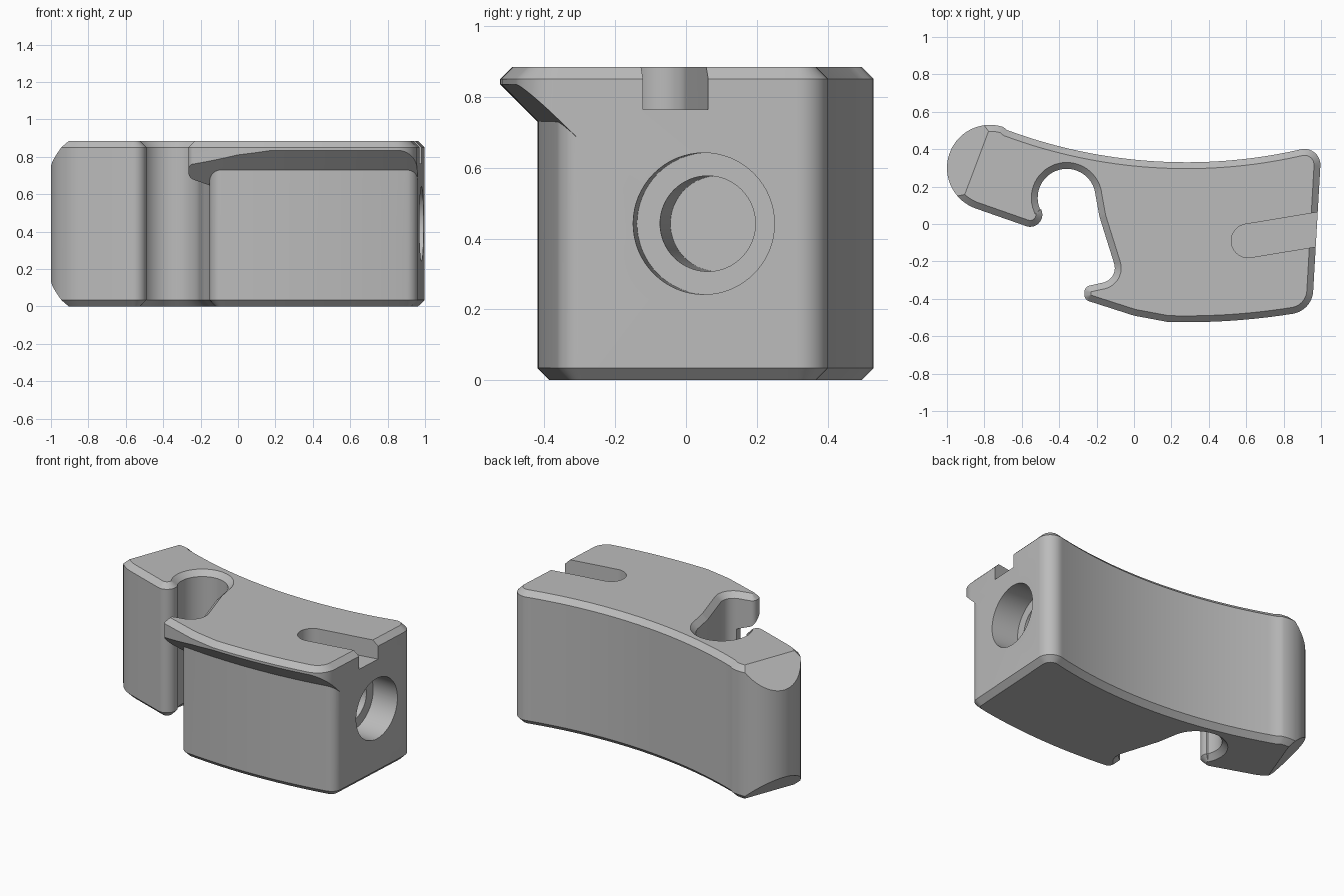
import bpy, bmesh
from math import radians, cos, sin, tan, sqrt, atan2, pi
from mathutils import Vector, Matrix

if "Cube" in bpy.data.objects:
    bpy.data.objects.remove(bpy.data.objects["Cube"])

HEIGHT, CHAMFER = 0.885, 0.034
CX, CY = 0.28, 3.08                      # shared centre of the front and back curves
BACK_R, LOWER_R, FRONT_R = 2.75, 3.5, 3.605


def arc(cx, cy, r, a0, a1, n):
    """Points on a circle between two angles in degrees."""
    return [(cx + r * cos(radians(a0 + (a1 - a0) * i / n)),
             cy + r * sin(radians(a0 + (a1 - a0) * i / n)), 0) for i in range(n + 1)]


def bow(r, x0, x1, n):
    """Points on one of the big shared curves, from x0 to x1."""
    xs = [x0 + (x1 - x0) * i / n for i in range(n + 1)]
    return [(x, CY - sqrt(r * r - (x - CX) ** 2), 0) for x in xs]


def rounded(corners, n=10):
    """Turn (x, y, radius) corners into a polygon with rounded corners."""
    out = []
    for i, (x, y, r) in enumerate(corners):
        p = Vector((x, y))
        if not r:
            out.append(p)
            continue
        a = (Vector(corners[i - 1][:2]) - p).normalized()
        b = (Vector(corners[(i + 1) % len(corners)][:2]) - p).normalized()
        half = a.angle(b) / 2
        centre = p + (a + b).normalized() * (r / sin(half))
        s, e = p + a * (r / tan(half)) - centre, p + b * (r / tan(half)) - centre
        start = atan2(s.y, s.x)
        turn = (atan2(e.y, e.x) - start + pi) % (2 * pi) - pi
        out += [centre + Vector((cos(start + turn * k / n), sin(start + turn * k / n))) * r
                for k in range(n + 1)]
    return out


def inset(pts, d):
    """Move a counter-clockwise polygon inwards by d."""
    out = []
    for i, p in enumerate(pts):
        a = (p - pts[i - 1]).normalized()
        b = (pts[(i + 1) % len(pts)] - p).normalized()
        na, nb = Vector((-a.y, a.x)), Vector((-b.y, b.x))
        out.append(p + (na + nb) * (d / (1 + na.dot(nb))))
    return out


def make(name, bm):
    bmesh.ops.recalc_face_normals(bm, faces=bm.faces)
    mesh = bpy.data.meshes.new(name)
    bm.to_mesh(mesh)
    bm.free()
    ob = bpy.data.objects.new(name, mesh)
    bpy.context.collection.objects.link(ob)
    return ob


def skin(loops, closed=False):
    """Join equal-length loops of points; cap the ends."""
    bm = bmesh.new()
    rings = [[bm.verts.new(p) for p in loop] for loop in loops]
    for lo, hi in zip(rings, rings[1:]):
        for i in range(len(lo)):
            bm.faces.new((lo[i - 1], lo[i], hi[i], hi[i - 1]))
    bm.faces.new(rings[0][::-1])
    bm.faces.new(rings[-1])
    return bm


def prism(pts, z0, z1, c0=0, c1=0):
    """Upright prism with optional bottom and top chamfers."""
    levels = [(c0, z0)] if c0 else []
    levels += [(0, z0 + c0), (0, z1 - c1)]
    levels += [(c1, z1)] if c1 else []
    return skin([[(*p, z) for p in inset(pts, d)] for d, z in levels])


def subtract(target, cutter):
    cutter.hide_render = True
    mod = target.modifiers.new("cut", 'BOOLEAN')
    mod.operation, mod.solver, mod.object = 'DIFFERENCE', 'EXACT', cutter
    deps = bpy.context.evaluated_depsgraph_get()
    deps.update()
    mesh = bpy.data.meshes.new_from_object(target.evaluated_get(deps))
    target.modifiers.clear()
    target.data = mesh
    bpy.data.objects.remove(cutter)


# Main outline: front curve, end wall, back curve, round end, hook, notch, pocket, lip tip
outline = bow(FRONT_R, 0.18, 0.78, 14)
outline += [(0.952, -0.465, 0.13), (1.003, 0.425, 0.085)]
outline += bow(BACK_R, 0.88, -0.68, 32)
outline += arc(-0.77, 0.30, 0.23, 72, 250, 36)
outline += arc(-0.555, 0.05, 0.065, 250, 385, 18)
outline += arc(-0.36, 0.14, 0.155, 203, 5, 28)
outline += [(-0.185, 0.04, 0.2), (-0.08, -0.295, 0.08),
            (-0.265, -0.335, 0.035), (-0.265, -0.405, 0.035), (0.0, -0.49, 0.3)]
bm = prism(rounded(outline), 0, HEIGHT, CHAMFER, CHAMFER)

# Sloping cuts on the round end, top and bottom
for z, up in ((HEIGHT, 1), (0, -1)):
    cut = bmesh.ops.bisect_plane(
        bm, geom=bm.verts[:] + bm.edges[:] + bm.faces[:], dist=1e-5, clear_outer=True,
        plane_co=(-0.84, 0.33, z), plane_no=Vector((-0.936, 0.352, up)).normalized())
    edges = [e for e in cut["geom_cut"] if isinstance(e, bmesh.types.BMEdge)]
    bmesh.ops.holes_fill(bm, edges=edges, sides=0)
body = make("curved_block", bm)

# Undercut below the front lip, keeping a lower body with rounded corners
profile = [(3.32, -0.1), (3.32, 0.55), (3.9, 1.13), (3.9, -0.1)]
sections = []
for i in range(49):
    a = -0.19 + 0.45 * i / 48
    sections.append([(CX + r * sin(a), CY - r * cos(a), z) for r, z in profile])
undercut = make("undercut_cutter", skin(sections))
keep = bow(LOWER_R, -0.06, 0.86, 24)
keep += [(0.958, -0.353, 0.07), (0.984, 0.06, 0), (-0.152, 0.06, 0), (-0.152, -0.395, 0.07)]
lower = make("lower_body_keeper", prism(rounded(keep), 0, 1.4, CHAMFER))
subtract(undercut, lower)
subtract(body, undercut)

# Round-ended slot in the top
d = radians(9.4)
slot = arc(0.61, -0.09, 0.09, 99.4, 279.4, 24)
slot += [(x + 0.6 * cos(d), y + 0.6 * sin(d), 0) for x, y, _ in (slot[-1], slot[0])]
subtract(body, make("slot_cutter", prism(rounded(slot), 0.765, 1.2)))

# Stepped round hole in the end wall
axis = Vector((-1, 0.06, 0)).normalized()
turn = axis.to_track_quat('Z', 'Y').to_matrix().to_4x4()
for name, radius, depth in (("wide_bore", 0.2, 0.19), ("narrow_bore", 0.135, 0.68)):
    bm = bmesh.new()
    centre = Vector((0.985, 0.05, 0.442)) + axis * (depth / 2 - 0.05)
    bmesh.ops.create_cone(bm, cap_ends=True, segments=64, radius1=radius, radius2=radius,
                          depth=depth + 0.1, matrix=Matrix.Translation(centre) @ turn)
    subtract(body, make(name + "_cutter", bm))

# One plain grey
grey = bpy.data.materials.new("plain_grey")
grey.use_nodes = True
colour = (0.5, 0.5, 0.5, 1)
grey.diffuse_color = colour
grey.node_tree.nodes["Principled BSDF"].inputs["Base Color"].default_value = colour
body.data.materials.clear()
body.data.materials.append(grey)
for face in body.data.polygons:
    face.material_index = 0

bpy.ops.object.select_all(action='DESELECT')
body.select_set(True)
bpy.context.view_layer.objects.active = body
bpy.ops.object.shade_smooth_by_angle(angle=radians(25))
